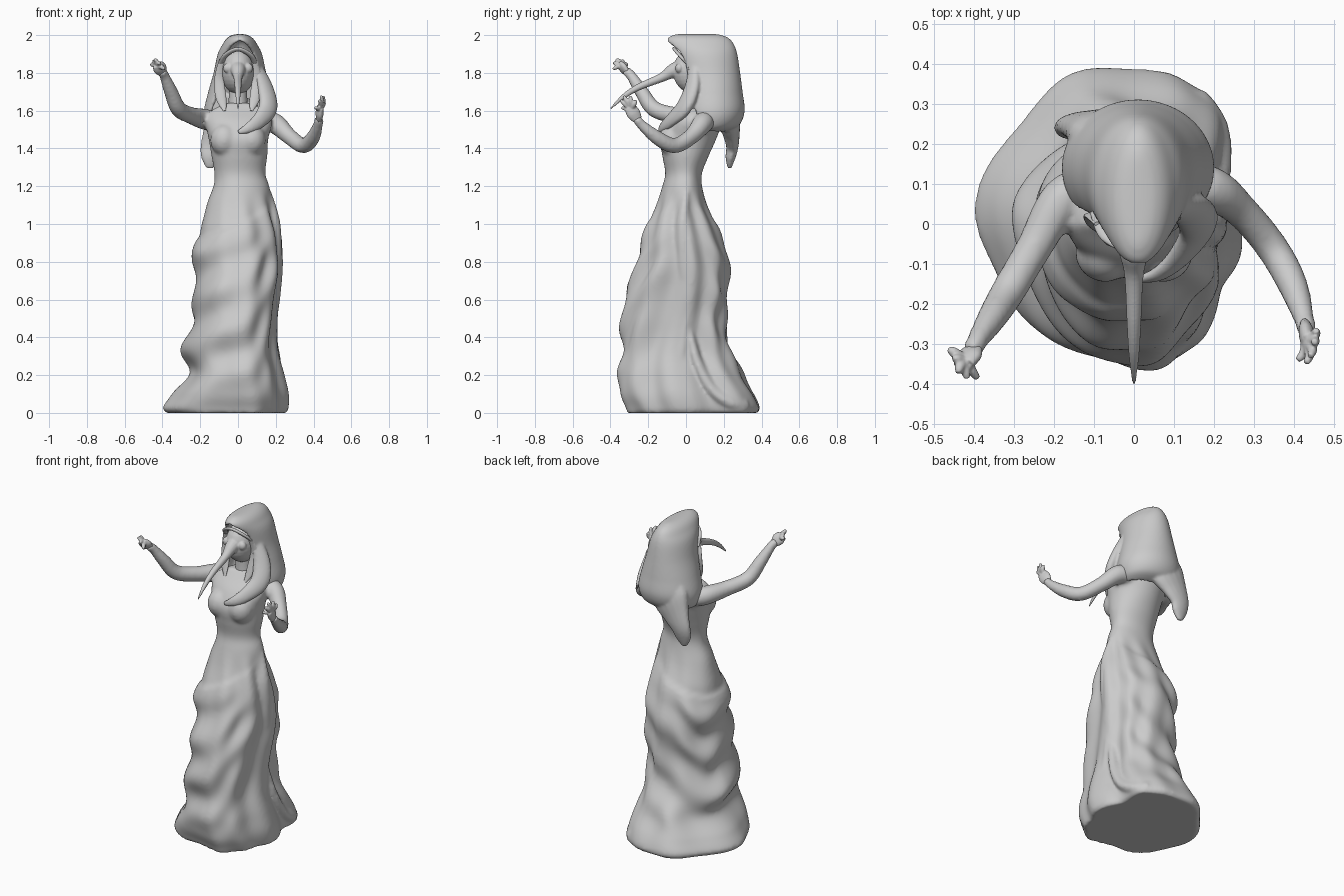
import bpy, bmesh, math
from math import sin, cos, pi
from mathutils import Vector

cube = bpy.data.objects.get("Cube")
if cube:
    bpy.data.objects.remove(cube)

stone = bpy.data.materials.new("grey_stone")
stone.use_nodes = True
GREY = (.6, .6, .6, 1)
stone.diffuse_color = GREY
stone.node_tree.nodes["Principled BSDF"].inputs["Base Color"].default_value = GREY


def spline(rows, steps):
    """Smooth curve through rows of numbers, every column interpolated alike."""
    rows = [Vector(r) for r in rows]
    out = []
    for i in range(len(rows) - 1):
        a, b = rows[max(i - 1, 0)], rows[i]
        c, d = rows[i + 1], rows[min(i + 2, len(rows) - 1)]
        for k in range(steps):
            t = k / steps
            m, n = (c - a) / 2, (d - b) / 2
            e = c - b
            out.append(b + m * t + (e * 3 - m * 2 - n) * t ** 2 + (m + n - e * 2) * t ** 3)
    return out + [rows[-1]]


def smoothstep(low, high, v):
    t = min(max((v - low) / (high - low), 0), 1)
    return t * t * (3 - 2 * t)


def skin(name, rings, closed=True, caps=True, thickness=0):
    """Join rings of points into one smooth surface."""
    bm = bmesh.new()
    loops = [[bm.verts.new(p) for p in ring] for ring in rings]
    count = len(loops[0])
    for lower, upper in zip(loops, loops[1:]):
        for i in range(count if closed else count - 1):
            j = (i + 1) % count
            bm.faces.new((lower[i], lower[j], upper[j], upper[i]))
    if caps:
        bm.faces.new(loops[0][::-1])
        bm.faces.new(loops[-1])
    bmesh.ops.remove_doubles(bm, verts=bm.verts, dist=.0005)
    bmesh.ops.recalc_face_normals(bm, faces=bm.faces)
    mesh = bpy.data.meshes.new(name)
    bm.to_mesh(mesh)
    bm.free()
    obj = bpy.data.objects.new(name, mesh)
    bpy.context.collection.objects.link(obj)
    return finish(obj, thickness)


def select(parts):
    bpy.ops.object.select_all(action="DESELECT")
    for obj in parts:
        obj.select_set(True)
    bpy.context.view_layer.objects.active = parts[0]


def finish(obj, thickness=0):
    obj.data.materials.append(stone)
    select([obj])
    if thickness:
        shell = obj.modifiers.new("shell", "SOLIDIFY")
        shell.thickness = thickness
        shell.offset = 0
        bpy.ops.object.modifier_apply(modifier=shell.name)
    bpy.ops.object.shade_smooth_by_angle(angle=math.radians(50))
    return obj


def blend(parts, voxel, passes):
    """Melt overlapping parts into the first one, like modelled clay."""
    select(parts)
    bpy.ops.object.join()
    remesh = parts[0].modifiers.new("melt", "REMESH")
    remesh.mode = "VOXEL"
    remesh.voxel_size = voxel
    remesh.use_smooth_shade = True
    soften = parts[0].modifiers.new("soften", "SMOOTH")
    soften.iterations = passes


def tube(name, path, flat=1, normal=(0, 0, 1), sides=16, steps=6):
    """Sweep an oval along x, y, z, radius points; flat squashes it along normal."""
    pts = spline(path, steps)
    n = Vector(normal)
    rings = []
    for i, p in enumerate(pts):
        t = (pts[min(i + 1, len(pts) - 1)] - pts[max(i - 1, 0)]).to_3d().normalized()
        n = (n - t * n.dot(t)).normalized()
        side = t.cross(n)
        turn = [2 * pi * k / sides for k in range(sides)]
        rings.append([p.to_3d() + p.w * (side * cos(a) + n * sin(a) * flat) for a in turn])
    return skin(name, rings)


def ball(name, centre, size):
    bpy.ops.mesh.primitive_uv_sphere_add(segments=32, ring_count=16, location=centre)
    obj = bpy.context.object
    obj.name = name
    obj.scale = size
    bpy.ops.object.transform_apply(location=True, rotation=True, scale=True)
    return finish(obj)


# Gown: height, reach to right, left, front and back
GOWN = [
    (0, .36, .24, .3, .38), (.03, .38, .25, .31, .39), (.1, .33, .25, .34, .36),
    (.2, .255, .23, .35, .3), (.33, .275, .2, .335, .24), (.5, .235, .2, .335, .205),
    (.65, .22, .22, .31, .22), (.8, .23, .23, .26, .22), (.95, .21, .22, .225, .18),
    (1.1, .17, .185, .16, .115), (1.2, .13, .165, .125, .085), (1.27, .125, .145, .11, .085),
    (1.36, .14, .155, .125, .12), (1.45, .155, .16, .135, .16), (1.54, .17, .18, .09, .19),
    (1.6, .14, .15, .03, .18), (1.64, .06, .06, -.01, .14)]


def gown_point(row, a):
    z, right, left, front, back = row
    c, s = cos(a), sin(a)
    # The left side of the skirt is squarer than the right
    box = 1 - .22 * (1 - smoothstep(.3, 1, z)) if c > 0 else 1
    x = math.copysign(abs(c) ** box, c) * (left if c > 0 else right)
    y = math.copysign(abs(s) ** box, s) * (back if s > 0 else front)
    # Swags hang from the left hip and are lowest on the right side
    hang = abs(sin(a / 2))
    skirt = 1 - smoothstep(1.02, 1.2, z)
    hem = smoothstep(.03, .3, z)
    phase = (z + .5 * hang - 1.33) * 2 * pi / .25 + .7 * sin(a * 3) + .4 * cos(a * 5)
    swell = .75 + .25 * sin(a * 4 + z * 6)
    swag = .021 * cos(phase) * swell * hang * (1 - smoothstep(.82, 1, z)) * hem
    # Straight folds gather on the left side and spread into the train
    pleat = .017 * cos(a * 9 + 1.2 * sin(z * 6)) * (1 - hang) * skirt
    train = .012 * cos(a * 6 + 1) * (1 - smoothstep(.1, .5, z))
    edge = .015 * (1 - smoothstep(-.015, .015, z + .25 * hang - 1.17)) * hang - .007 * skirt
    grow = 1 + (swag + pleat + train + edge) / math.hypot(x, y)
    return Vector((x * grow, y * grow, z))


turns = [2 * pi * k / 144 for k in range(144)]
body = [skin("gown", [[gown_point(r, a) for a in turns] for r in spline(GOWN, 8)])]
body.append(tube("side_drape", [
    (.165, 0, 1.17, .015), (.195, -.02, 1, .035), (.2, -.015, .8, .035), (.19, 0, .6, .03),
    (.18, -.02, .4, .035), (.2, -.05, .2, .03), (.21, -.08, .04, .03)], flat=.8))
body.append(tube("train_fold", [
    (.18, .02, .45, .02), (.195, .06, .28, .035), (.2, .14, .13, .045),
    (.19, .24, .06, .05), (.15, .32, .05, .035)], flat=.7))
for side in (1, -1):
    body.append(ball("bust", (side * .072, -.07, 1.445), (.075, .075, .085)))

# Arms
body.append(tube("right_arm", [
    (-.1, .1, 1.53, .05), (-.18, .06, 1.555, .055), (-.25, -.06, 1.575, .045),
    (-.315, -.17, 1.61, .043), (-.355, -.235, 1.7, .037),
    (-.39, -.29, 1.785, .027), (-.405, -.32, 1.81, .027)]))
body.append(tube("left_arm", [
    (.1, .1, 1.54, .05), (.19, .09, 1.535, .055), (.27, .03, 1.465, .043),
    (.345, -.06, 1.415, .041), (.395, -.15, 1.455, .038),
    (.425, -.24, 1.53, .026), (.43, -.26, 1.56, .026)]))
blend(body, .011, 5)

# Neck and head
tube("neck", [(0, .07, 1.55, .07), (0, .06, 1.65, .05), (0, .06, 1.76, .05)])
face = [ball("head", (0, .055, 1.81), (.09, .125, .125))]
face.append(tube("beak", [
    (0, -.02, 1.825, .05), (0, -.07, 1.81, .038), (0, -.13, 1.775, .024),
    (0, -.25, 1.725, .018), (0, -.33, 1.675, .013), (0, -.4, 1.61, .004)]))
for side in (1, -1):
    face.append(ball("eye", (side * .052, -.035, 1.825), (.027, .022, .027)))
blend(face, .005, 2)
tube("head_band", [(-.095, .03, 1.83, .015), (-.07, -.03, 1.89, .015), (0, -.06, 1.925, .015),
                   (.07, -.03, 1.89, .015), (.095, .03, 1.83, .015)], flat=.6)
for side, label in ((1, "left"), (-1, "right")):
    tube(label + "_veil_edge", [(side * .085, .0, 1.87, .015), (side * .1, .02, 1.77, .025),
                                (side * .09, .0, 1.67, .028), (side * .07, -.03, 1.6, .008)],
         flat=.4, normal=(0, 1, 0))

# Hood: height, half width, front, back, half angle of the opening
HOOD = [(1.5, .13, .03, .2, 1.5), (1.53, .165, 0, .27, 1.2), (1.6, .18, -.02, .3, 1),
        (1.7, .158, -.02, .29, .85), (1.8, .13, -.03, .277, .8), (1.9, .108, -.06, .262, .72),
        (1.95, .083, -.09, .245, .5), (1.98, .062, -.09, .22, 0), (1.996, .035, -.06, .18, 0),
        (2, 0, -.04, .15, 0)]


def hood_ring(row):
    z, width, front, back, gap = row
    gap = max(gap, 0)
    angles = [gap + (2 * pi - 2 * gap) * k / 64 for k in range(65)]
    mid, depth = (front + back) / 2, (back - front) / 2
    return [Vector((.01 + width * sin(a), mid - depth * cos(a), z - .004)) for a in angles]


hood = [skin("hood", [hood_ring(r) for r in spline(HOOD, 6)], False, False, .02)]
hood.append(tube("hood_tail", [
    (0, .2, 1.68, .12), (-.05, .225, 1.57, .125), (-.1, .24, 1.48, .09),
    (-.135, .245, 1.41, .065), (-.145, .235, 1.35, .052), (-.15, .23, 1.295, .02)],
    flat=.5, normal=(0, 1, 0)))
hood.append(tube("scarf_end", [
    (.105, .04, 1.83, .03), (.145, .03, 1.72, .05), (.16, -.01, 1.62, .055),
    (.115, -.08, 1.55, .042), (.06, -.125, 1.51, .03), (.0, -.14, 1.485, .012)],
    flat=.6, normal=(1, -1, 0)))
blend(hood, .008, 5)


# Hands: a flat palm with fingers that bend through a raised knuckle
def hand(name, wrist, knuckle, facing, tips):
    wrist, knuckle = Vector(wrist), Vector(knuckle)
    middle = (wrist + knuckle) / 2
    parts = [tube(name, [(*wrist, .025), (*middle, .037), (*knuckle, .03)], .55, facing)]
    for tip in tips:
        tip = Vector(tip)
        root = middle.lerp(knuckle, .6).lerp(tip, .15)
        bend = root.lerp(tip, .55) + Vector(facing) * .008
        parts.append(tube("finger", [(*root, .015), (*bend, .013), (*tip, .008)],
                          sides=10, steps=4))
    blend(parts, .004, 3)


hand("right_hand", (-.4, -.31, 1.8), (-.425, -.35, 1.845), (-.5, .5, .7),
     [(-.462, -.312, 1.84), (-.45, -.34, 1.865), (-.437, -.372, 1.87),
      (-.415, -.385, 1.85), (-.39, -.385, 1.82)])
hand("left_hand", (.428, -.255, 1.55), (.435, -.3, 1.62), (.9, .2, 0),
     [(.408, -.34, 1.615), (.43, -.347, 1.655), (.44, -.33, 1.678),
      (.45, -.295, 1.678), (.453, -.265, 1.655)])
